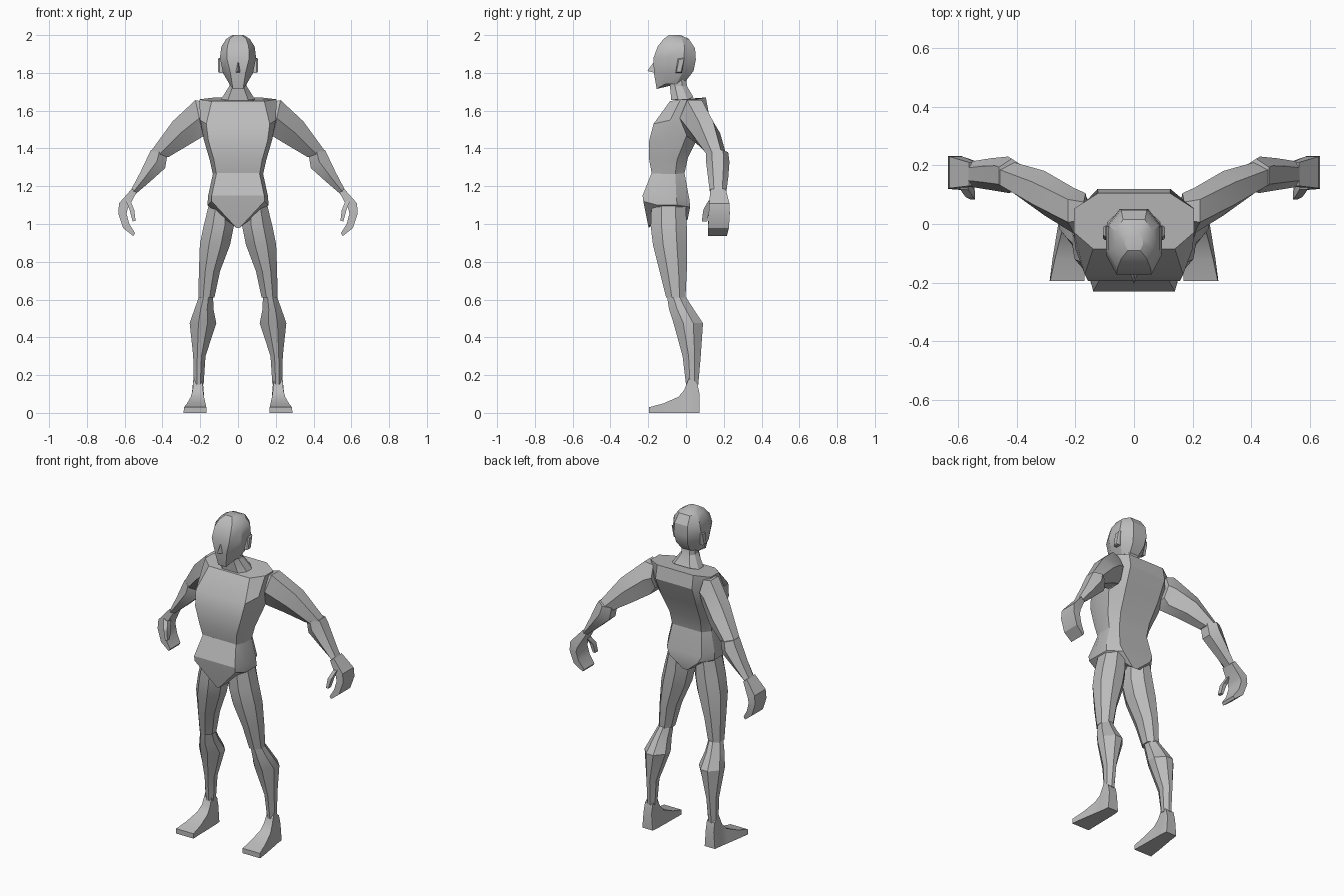
import bpy, bmesh, math
from mathutils import Vector

grey = bpy.data.materials.new("clay grey")
grey.diffuse_color = (0.5, 0.5, 0.5, 1)


def loft(name, rings, mirror=False):
    """Skin a list of equal-length point rings and cap both ends."""
    bm = bmesh.new()
    loops = [[bm.verts.new(p) for p in r] for r in rings]
    n = len(loops[0])
    for a, b in zip(loops, loops[1:]):
        for i in range(n):
            j = (i + 1) % n
            bm.faces.new((a[i], a[j], b[j], b[i]))
    bm.faces.new(loops[0])
    bm.faces.new(loops[-1])
    bmesh.ops.recalc_face_normals(bm, faces=bm.faces)
    me = bpy.data.meshes.new(name)
    bm.to_mesh(me)
    bm.free()
    me.materials.append(grey)
    ob = bpy.data.objects.new(name, me)
    bpy.context.collection.objects.link(ob)
    if mirror:
        ob.modifiers.new("mirror", "MIRROR").use_mirror_merge = False
    bpy.ops.object.select_all(action='DESELECT')
    ob.select_set(True)
    bpy.context.view_layer.objects.active = ob
    bpy.ops.object.shade_smooth_by_angle(angle=math.radians(28))
    return ob


def body(name, rows):
    """Symmetric eight-sided rings: front y, back y, half width,
    front and back panel fractions, front / side / back heights."""
    rings = []
    for yf, yb, w, ff, fb, zf, zs, zb in rows:
        d = yb - yf
        half = [(w * ff, yf, zf), (w, yf + d * .3, zs),
                (w, yf + d * .72, zs), (w * fb, yb, zb)]
        rings.append(half + [(-x, y, z) for x, y, z in reversed(half)])
    return loft(name, rings)


def leg(name, rows, c):
    """Chamfered rings: x range, y range, height."""
    rings = []
    for x0, x1, y0, y1, z in rows:
        a, b = (x1 - x0) * c, (y1 - y0) * c
        rings.append([(x0 + a, y0, z), (x1 - a, y0, z), (x1, y0 + b, z), (x1, y1 - b, z),
                      (x1 - a, y1, z), (x0 + a, y1, z), (x0, y1 - b, z), (x0, y0 + b, z)])
    return loft(name, rings, True)


HEX = [(1, .5), (1, -.5), (0, -1), (-1, -.5), (-1, .5), (0, 1)]
BOX = [(1, 1), (1, -1), (-1, -1), (-1, 1)]


def arm(name, section, stations):
    """Tilted rings: centre, half thickness, half depth, tilt angle."""
    rings = []
    for x, y, z, u, v, deg in stations:
        t = math.radians(deg)
        side = Vector((math.cos(t), 0, math.sin(t))) * u
        rings.append([Vector((x, y + v * q, z)) + side * p for p, q in section])
    return loft(name, rings, True)


# head and neck
body("head", [
    (-.155, -.010, .045, .60, .6, 1.715, 1.74, 1.745),
    (-.170, .040, .080, .50, .5, 1.80, 1.80, 1.81),
    (-.172, .052, .096, .62, .5, 1.88, 1.88, 1.87),
    (-.150, .048, .088, .64, .5, 1.94, 1.94, 1.93),
    (-.118, .015, .062, .70, .6, 1.98, 1.98, 1.98),
    (-.090, -.03, .030, .70, .6, 2.00, 2.00, 2.00)])
body("neck", [
    (-.090, .000, .045, .6, .6, 1.78, 1.78, 1.78),
    (-.085, .005, .046, .6, .6, 1.73, 1.73, 1.73),
    (-.078, .040, .090, .6, .6, 1.655, 1.66, 1.67)])

# nose and ears
loft("nose", [
    [(-.005, -.165, 1.86), (.005, -.165, 1.86), (0, -.176, 1.85)],
    [(-.014, -.165, 1.80), (.014, -.165, 1.80), (0, -.205, 1.81)]])
loft("ear", [
    [(x, -.055 + s, 1.80 + s), (x, -.022 - s, 1.80 + s),
     (x, -.005 - s, 1.88 - s), (x, -.043 + s, 1.875 - s)]
    for x, s in ((.07, 0), (.098, 0), (.105, .005))], True)

# torso and pelvis
body("torso", [
    (-.085, .105, .205, .68, .60, 1.65, 1.66, 1.67),
    (-.172, .120, .200, .84, .62, 1.53, 1.55, 1.59),
    (-.195, .070, .182, .86, .65, 1.44, 1.45, 1.47),
    (-.195, .010, .150, .85, .70, 1.34, 1.34, 1.35),
    (-.180, -.010, .132, .86, .75, 1.26, 1.26, 1.26)])
body("pelvis", [
    (-.182, -.008, .132, .86, .75, 1.27, 1.27, 1.27),
    (-.230, .018, .158, .88, .75, 1.15, 1.15, 1.13),
    (-.226, .022, .162, .86, .60, 1.12, 1.10, 1.09),
    (-.198, .008, .150, .06, .10, 0.98, 1.09, 1.02)])

# legs
leg("thigh", [
    (.030, .140, -.180, -.005, 1.16),
    (.022, .182, -.187, .004, 0.99),
    (.042, .202, -.175, .006, 0.89),
    (.095, .207, -.140, .004, 0.75),
    (.125, .210, -.105, -.003, 0.61)], .3)
leg("shin", [
    (.132, .203, -.102, -.008, 0.625),
    (.130, .230, -.090, .040, 0.55),
    (.115, .256, -.066, .090, 0.475),
    (.172, .237, -.018, .078, 0.30),
    (.182, .236, .000, .065, 0.15)], .33)

# feet: y, bottom x range, top x range, top height
foot = [(.072, .178, .248, .185, .240, .10), (.060, .175, .250, .185, .238, .155),
        (.018, .172, .255, .190, .235, .19), (-.010, .172, .260, .185, .240, .12),
        (-.040, .171, .265, .180, .250, .085), (-.120, .170, .278, .172, .270, .05),
        (-.195, .168, .288, .168, .286, .03)]
loft("foot", [[(a, y, 0), (b, y, 0), (d, y, h), (c, y, h)]
              for y, a, b, c, d, h in foot], True)

# arms
arm("upper_arm", HEX, [
    (.165, .045, 1.575, .070, .060, 85),
    (.205, .045, 1.560, .098, .078, 78),
    (.305, .105, 1.480, .076, .076, 58),
    (.415, .160, 1.370, .048, .052, 20)])
arm("forearm", HEX, [
    (.417, .165, 1.380, .045, .058, 15),
    (.430, .168, 1.330, .056, .062, 38),
    (.490, .170, 1.250, .036, .054, 40),
    (.552, .170, 1.172, .017, .044, 40)])

# hands
arm("hand", BOX, [
    (.550, .170, 1.176, .016, .040, 40),
    (.607, .176, 1.095, .027, .054, 32),
    (.612, .176, 1.055, .022, .056, 0),
    (.592, .172, 0.990, .020, .055, -35),
    (.550, .166, 0.944, .009, .050, -55)])
arm("thumb", BOX, [
    (.580, .138, 1.120, .015, .018, 20),
    (.562, .108, 1.075, .013, .016, 10),
    (.550, .098, 1.015, .008, .014, -10)])
